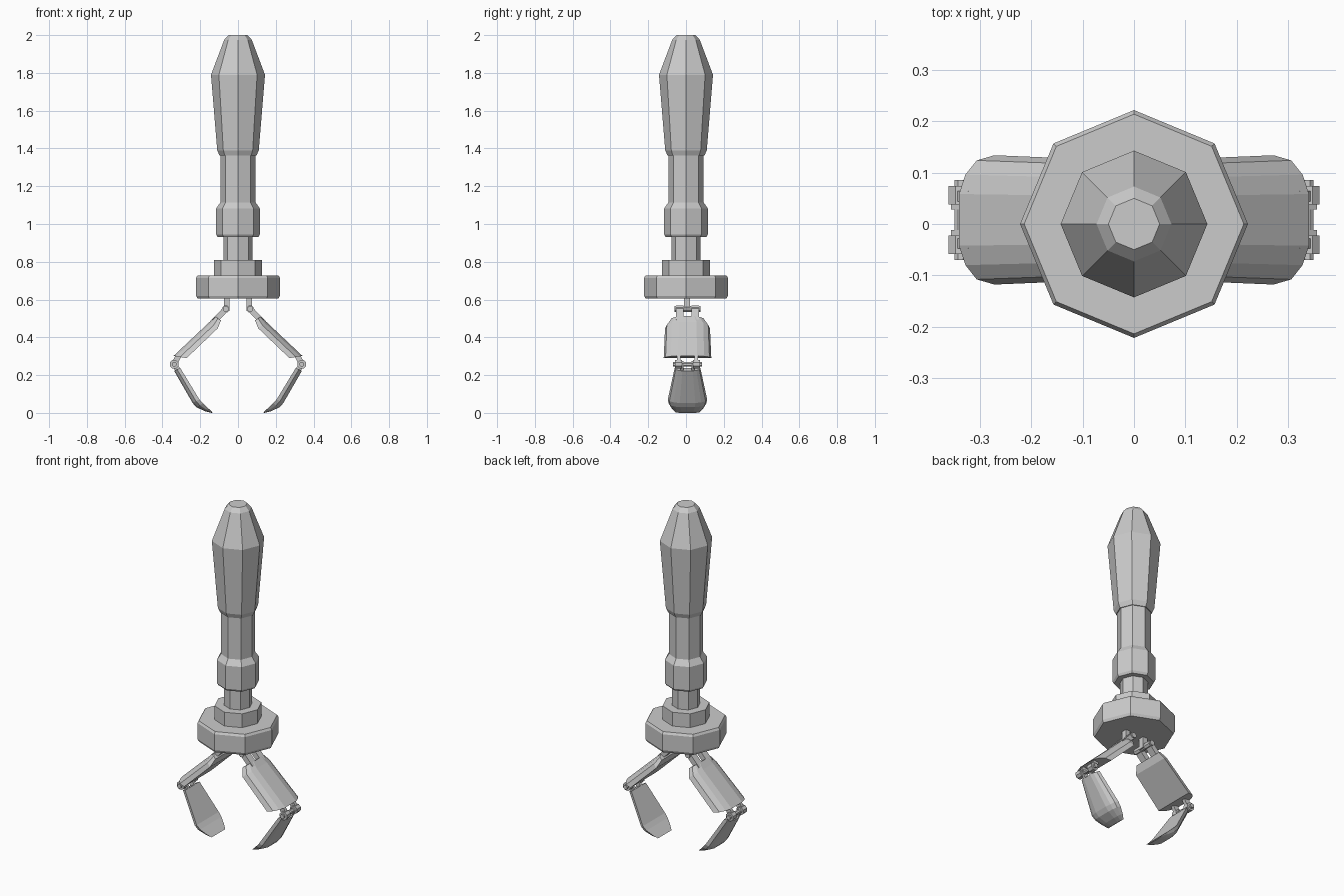
import bpy
import bmesh
from math import pi, cos, sin
from mathutils import Vector

if "Cube" in bpy.data.objects:
    bpy.data.objects.remove(bpy.data.objects["Cube"])

GREY = (0.6, 0.6, 0.6, 1)
metal = bpy.data.materials.new("plain grey")
metal.use_nodes = True
metal.diffuse_color = GREY
metal.node_tree.nodes["Principled BSDF"].inputs["Base Color"].default_value = GREY

Y0 = 0.008  # the claws sit slightly behind the handle axis


def loft(name, rings):
    """Skin a list of equal-length point rings and cap both ends."""
    bm = bmesh.new()
    loops = [[bm.verts.new(p) for p in ring] for ring in rings]
    n = len(loops[0])
    for a, b in zip(loops, loops[1:]):
        for i in range(n):
            j = (i + 1) % n
            bm.faces.new((a[i], a[j], b[j], b[i]))
    bm.faces.new(loops[0])
    bm.faces.new(loops[-1])
    bmesh.ops.recalc_face_normals(bm, faces=bm.faces[:])
    mesh = bpy.data.meshes.new(name)
    bm.to_mesh(mesh)
    bm.free()
    mesh.materials.append(metal)
    obj = bpy.data.objects.new(name, mesh)
    bpy.context.collection.objects.link(obj)
    return obj


def turned(name, profile, sides=8):
    """Octagonal turned part from (radius, height) pairs."""
    angles = [2 * pi * i / sides for i in range(sides)]
    return loft(name, [[(r * cos(a), r * sin(a), z) for a in angles] for r, z in profile])


def pin(name, side, x, z, r, y1, y2):
    """Hinge pin running front to back."""
    angles = [2 * pi * (i + 0.5) / 8 for i in range(8)]
    return loft(name, [[(side * (x + r * cos(a)), Y0 + y, z + r * sin(a)) for a in angles]
                       for y in (y1, y2)])


def bar(name, side, start, end, thick, y1, y2):
    """Straight lug between two points in the x-z plane."""
    p, q = Vector(start), Vector(end)
    d = (q - p).normalized()
    n = Vector((-d.y, d.x)) * thick / 2
    corners = (p + n, q + n, q - n, p - n)
    return loft(name, [[(side * c.x, Y0 + y, c.y) for c in corners] for y in (y1, y2)])


# Cross-section of a claw plate: (share of thickness, share of half width)
HALF = [(0, 1), (0.5, 0.92), (0.82, 0.7), (1, 0.4)]
SECTION = HALF + [(t, -w) for t, w in reversed(HALF)]


def plate(name, side, stations):
    """Claw plate, flat inside and faceted outside."""
    rings = []
    for inner, outer, half_width in stations:
        a, b = Vector(inner), Vector(outer)
        ring = []
        for t, w in SECTION:
            p = a.lerp(b, t)
            ring.append((side * p.x, Y0 + w * half_width, p.y))
        rings.append(ring)
    return loft(name, rings)


# Handle and shaft
turned("handle_grip", [(0.05, 2.0), (0.073, 1.975), (0.143, 1.79), (0.11, 1.39), (0.098, 1.363)])
turned("upper_shaft", [(0.093, 1.37), (0.093, 1.1)])
turned("collar", [(0.093, 1.115), (0.116, 1.082), (0.116, 0.945), (0.108, 0.932)])
turned("lower_shaft", [(0.077, 0.94), (0.077, 0.8)])
turned("flange", [(0.128, 0.81), (0.128, 0.72)])
turned("base_disc", [(0.214, 0.728), (0.222, 0.715), (0.222, 0.62), (0.214, 0.605)])

KNUCKLE = (0.064, 0.55)
ELBOW = (0.338, 0.257)

for side, label in ((1, "left"), (-1, "right")):
    # Hanger under the disc
    bar(label + "_hanger", side, (0.06, 0.61), (0.06, 0.54), 0.03, -0.018, 0.014)
    pin(label + "_knuckle_pin", side, *KNUCKLE, 0.016, -0.07, 0.07)

    # Upper claw plate
    plate(label + "_upper_claw", side, [
        ((0.09, 0.49), (0.122, 0.512), 0.092),
        ((0.107, 0.448), (0.15, 0.482), 0.119),
        ((0.272, 0.29), (0.341, 0.302), 0.126)])

    # Lower claw plate with a hooked tip
    plate(label + "_lower_claw", side, [
        ((0.306, 0.238), (0.338, 0.222), 0.068),
        ((0.205, 0.072), (0.24, 0.052), 0.104),
        ((0.185, 0.05), (0.22, 0.03), 0.1),
        ((0.155, 0.022), (0.175, 0.009), 0.082),
        ((0.134, 0.003), (0.14, 0.0), 0.064)])

    # Paired hinge lugs
    pin(label + "_elbow_pin", side, *ELBOW, 0.013, -0.078, 0.078)
    for back, place in ((1, "back"), (-1, "front")):
        tag = label + "_" + place
        bar(tag + "_knuckle_lug", side, (0.058, 0.557), (0.125, 0.485), 0.03,
            back * 0.02, back * 0.062)
        bar(tag + "_elbow_upper_lug", side, (0.31, 0.31), (0.342, 0.252), 0.03,
            back * 0.036, back * 0.056)
        bar(tag + "_elbow_lower_lug", side, (0.345, 0.268), (0.31, 0.215), 0.028,
            back * 0.02, back * 0.036)
        pin(tag + "_elbow_boss", side, *ELBOW, 0.025, back * 0.03, back * 0.066)
        pin(tag + "_knuckle_boss", side, *KNUCKLE, 0.02, back * 0.02, back * 0.062)
